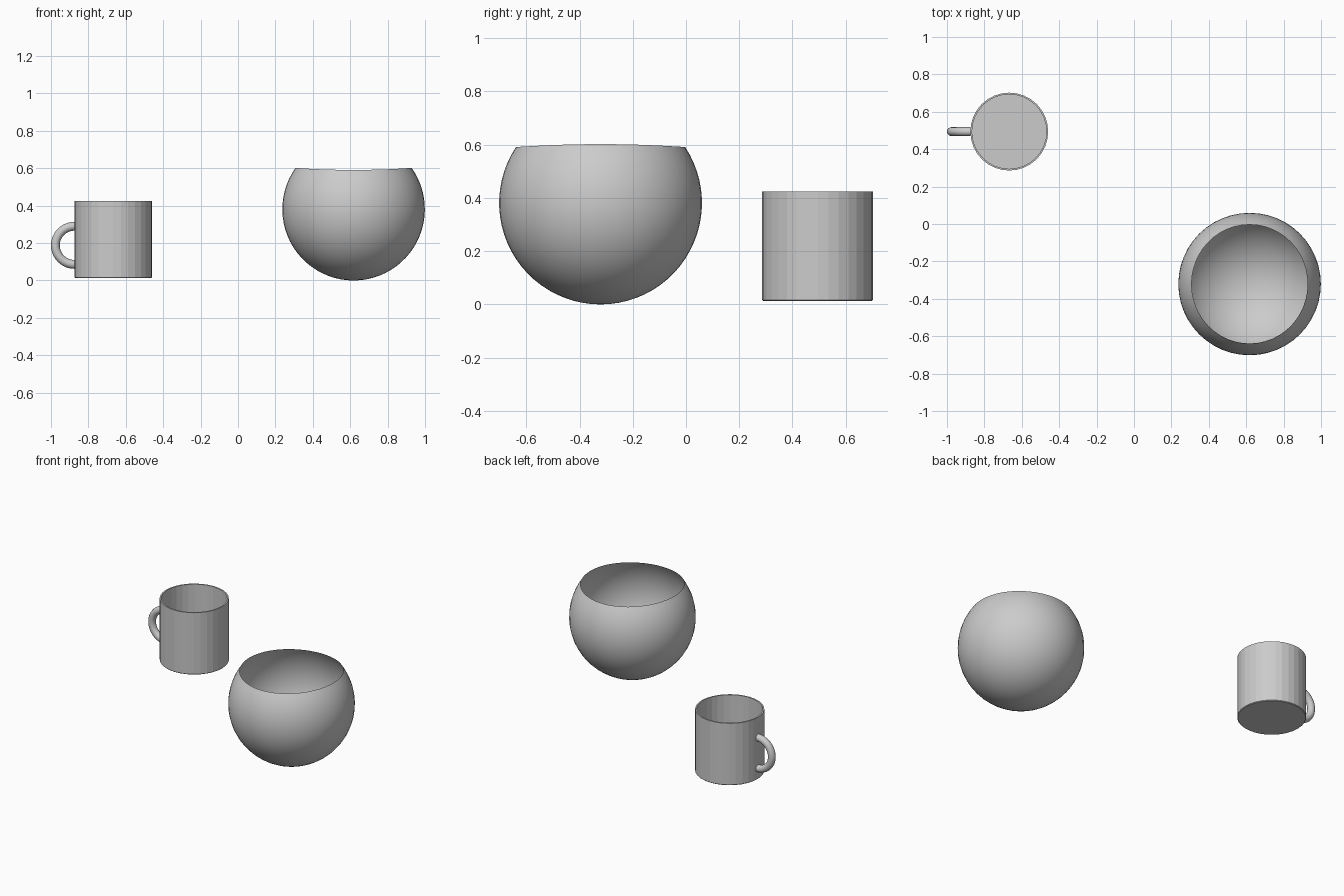
import bpy, bmesh
from math import sin, cos, pi, tau, acos

if "Cube" in bpy.data.objects:
    bpy.data.objects.remove(bpy.data.objects["Cube"])


def make_object(name, bm, location):
    bmesh.ops.recalc_face_normals(bm, faces=bm.faces)
    mesh = bpy.data.meshes.new(name)
    bm.to_mesh(mesh)
    bm.free()
    obj = bpy.data.objects.new(name, mesh)
    obj.location = location
    bpy.context.collection.objects.link(obj)
    return obj


def smooth(obj):
    for poly in obj.data.polygons:
        poly.use_smooth = True


def bridge(bm, a, b):
    n = len(a)
    for i in range(n):
        bm.faces.new((a[i], a[(i + 1) % n], b[(i + 1) % n], b[i]))


# Fish bowl: open thin sphere whose rim dips slightly at front and back
def build_bowl(radius=0.381, segments=48, rings=24):
    bm = bmesh.new()
    pole = bm.verts.new((0, 0, -radius))
    loops = []
    for k in range(1, rings + 1):
        loop = []
        for i in range(segments):
            a = tau * i / segments
            rim_z = 0.2155 + 0.0055 * cos(2 * a)
            phi = acos(-rim_z / radius) * k / rings
            loop.append(bm.verts.new((radius * sin(phi) * cos(a),
                                      radius * sin(phi) * sin(a),
                                      -radius * cos(phi))))
        loops.append(loop)
    for i in range(segments):
        bm.faces.new((pole, loops[0][(i + 1) % segments], loops[0][i]))
    for a, b in zip(loops, loops[1:]):
        bridge(bm, a, b)
    smooth(make_object("bowl", bm, (0.618, -0.321, radius)))


# Mug body: faceted cup with a thin wall and floor
def build_cup(sides=32):
    profile = [(0.204, 0.013), (0.208, 0.017), (0.208, 0.425),
               (0.199, 0.425), (0.199, 0.024)]
    bm = bmesh.new()
    loops = [[bm.verts.new((r * cos(tau * i / sides), r * sin(tau * i / sides), z))
              for i in range(sides)] for r, z in profile]
    for a, b in zip(loops, loops[1:]):
        bridge(bm, a, b)
    bm.faces.new(loops[0])
    bm.faces.new(loops[-1])
    make_object("mug_body", bm, (-0.667, 0.494, 0))


# Mug handle: half ring with round section, ends sunk into the wall
def build_handle(ring=0.102, tube=0.0235, steps=20, sides=16):
    bm = bmesh.new()
    loops = []
    for k in range(steps + 1):
        t = pi / 2 + pi * k / steps
        loops.append([bm.verts.new(((ring + tube * cos(tau * j / sides)) * cos(t),
                                    tube * sin(tau * j / sides),
                                    (ring + tube * cos(tau * j / sides)) * sin(t)))
                      for j in range(sides)])
    for a, b in zip(loops, loops[1:]):
        bridge(bm, a, b)
    for loop in (loops[0], loops[-1]):
        end = bm.faces.new(loop)
        end.smooth = False
    obj = make_object("mug_handle", bm, (-0.8745, 0.494, 0.188))
    for poly in obj.data.polygons:
        poly.use_smooth = len(poly.vertices) == 4


build_bowl()
build_cup()
build_handle()
